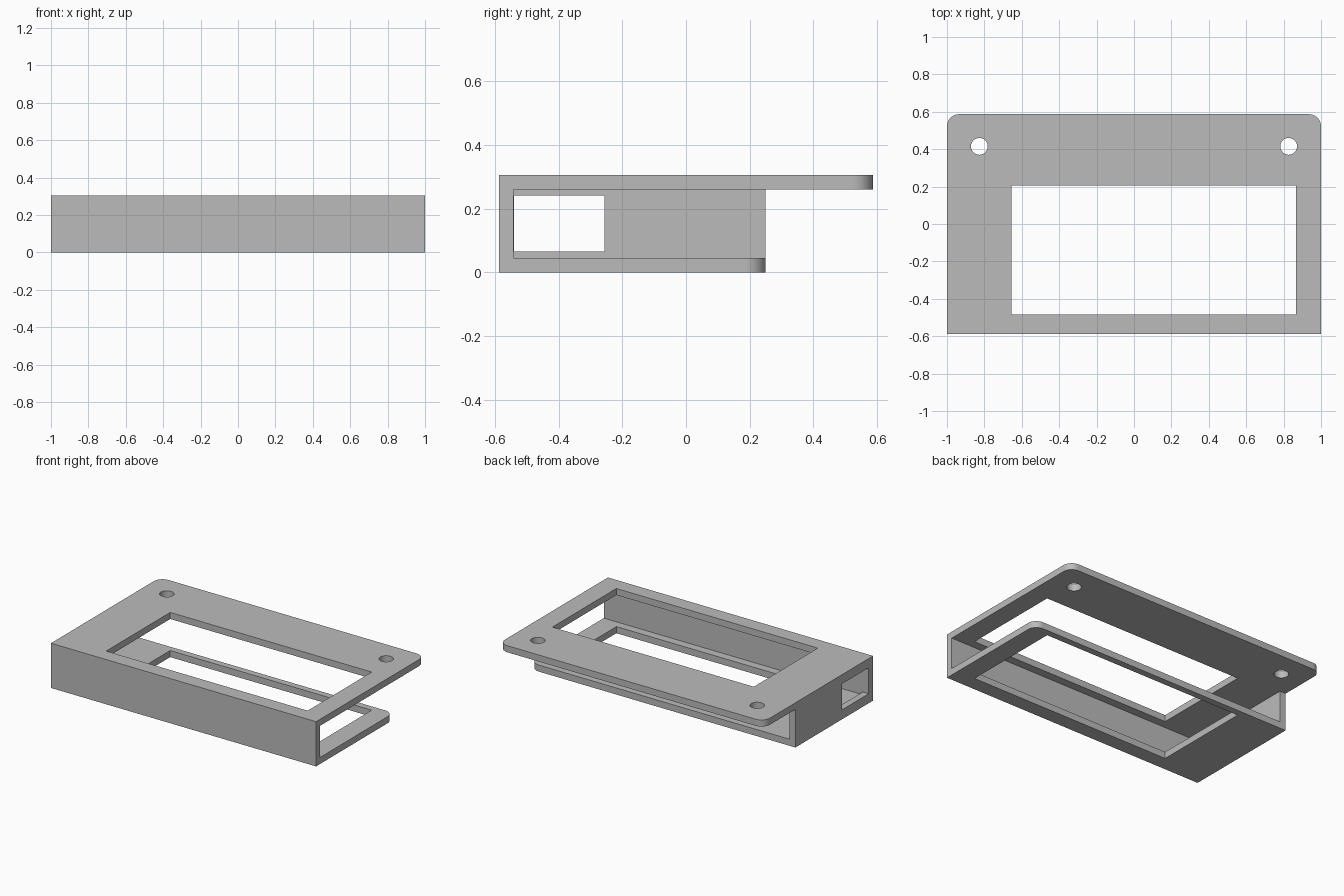
import bpy
import bmesh
from math import sin, cos, pi, radians

old = bpy.data.objects.get("Cube")
if old:
    bpy.data.objects.remove(old, do_unlink=True)

grey = bpy.data.materials.new("plain grey")
grey.use_nodes = True
colour = (0.5, 0.5, 0.5, 1)
grey.diffuse_color = colour
grey.node_tree.nodes["Principled BSDF"].inputs["Base Color"].default_value = colour

WALL = 0.045
FRONT, LIP, BACK = -0.587, 0.25, 0.587
HEIGHT = 0.305
ROUND = 0.065


def prism(name, outline, z0, z1):
    """Extrude a counter-clockwise outline from z0 to z1."""
    bm = bmesh.new()
    base = bm.faces.new([bm.verts.new((x, y, z0)) for x, y in outline])
    top = bmesh.ops.extrude_face_region(bm, geom=[base])["geom"]
    verts = [v for v in top if isinstance(v, bmesh.types.BMVert)]
    bmesh.ops.translate(bm, verts=verts, vec=(0, 0, z1 - z0))
    bmesh.ops.recalc_face_normals(bm, faces=bm.faces)
    mesh = bpy.data.meshes.new(name)
    bm.to_mesh(mesh)
    bm.free()
    mesh.materials.append(grey)
    obj = bpy.data.objects.new(name, mesh)
    bpy.context.collection.objects.link(obj)
    return obj


def arc(cx, cy, r, start, end, steps):
    angles = [start + (end - start) * i / steps for i in range(steps + 1)]
    return [(cx + r * cos(a), cy + r * sin(a)) for a in angles]


def slab_outline(back, round_left_edge):
    """Rectangle with its +x back corner rounded, and optionally its -x one."""
    pts = [(-1, FRONT), (1, FRONT)]
    pts += arc(1 - ROUND, back - ROUND, ROUND, 0, pi / 2, 10)
    if round_left_edge:
        pts += arc(ROUND - 1, back - ROUND, ROUND, pi / 2, pi, 10)
    else:
        pts.append((-1, back))
    return pts


def rect(x0, x1, y0, y1):
    return [(x0, y0), (x1, y0), (x1, y1), (x0, y1)]


def combine(body, other, operation):
    bpy.context.view_layer.objects.active = body
    mod = body.modifiers.new(operation.lower(), "BOOLEAN")
    mod.operation = operation
    mod.solver = "EXACT"
    mod.object = other
    bpy.ops.object.modifier_apply(modifier=mod.name)
    bpy.data.objects.remove(other, do_unlink=True)


# Lower box, hollowed so it is open at the back and the +x end
bracket = prism("mounting_bracket", slab_outline(LIP, False), 0, HEIGHT - 0.02)
cavity = prism("cavity", rect(WALL - 1, 1.1, FRONT + WALL, 0.4), WALL, 0.4)
combine(bracket, cavity, "DIFFERENCE")

# Top plate with its overhanging rear flange
plate = prism("top_plate", slab_outline(BACK, True), HEIGHT - WALL, HEIGHT)
combine(bracket, plate, "UNION")

# Large opening through both plates
combine(bracket, prism("opening", rect(-0.655, 0.865, -0.485, 0.205), -0.1, 0.5), "DIFFERENCE")

# Window in the closed end wall
combine(bracket, prism("end_window", rect(-1.1, -0.9, -0.54, -0.255), 0.065, 0.242), "DIFFERENCE")

# Screw holes in the flange
for side in (-1, 1):
    hole = prism("screw_hole", arc(side * 0.827, 0.415, 0.045, 0, 2 * pi, 32)[:-1], 0.2, 0.4)
    combine(bracket, hole, "DIFFERENCE")

# Merge leftover coplanar splits and keep the hard edges crisp
bm = bmesh.new()
bm.from_mesh(bracket.data)
bmesh.ops.remove_doubles(bm, verts=bm.verts, dist=0.0005)
bmesh.ops.dissolve_limit(bm, angle_limit=radians(1), verts=bm.verts, edges=bm.edges)
bm.to_mesh(bracket.data)
bm.free()

bpy.ops.object.select_all(action="DESELECT")
bracket.select_set(True)
bpy.context.view_layer.objects.active = bracket
bpy.ops.object.shade_smooth_by_angle(angle=radians(30))
